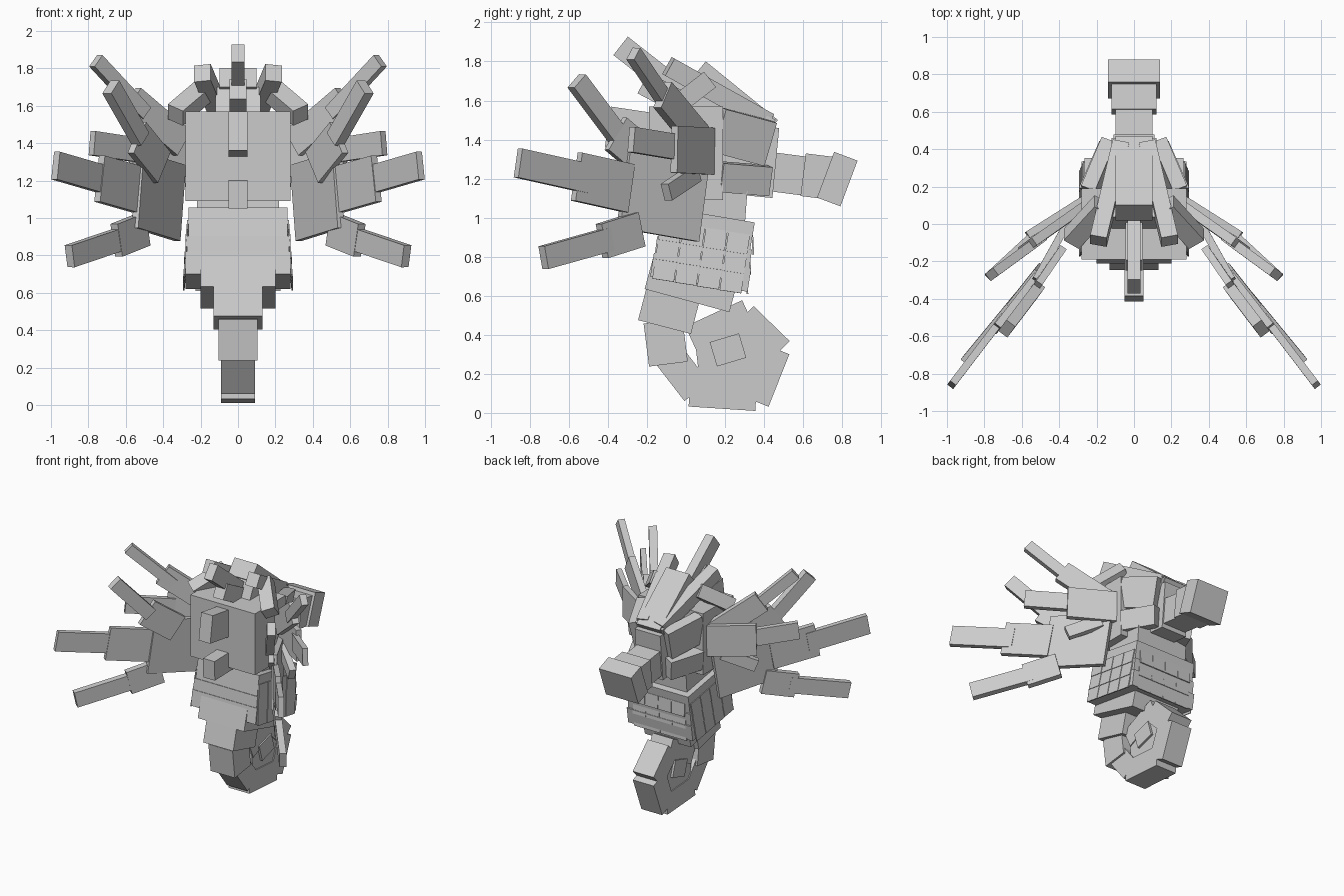
import bpy
import bmesh
from mathutils import Vector, Matrix

cube = bpy.data.objects.get("Cube")
if cube:
    bpy.data.objects.remove(cube, do_unlink=True)

grey = bpy.data.materials.new("plain_grey")
grey.use_nodes = True
grey.diffuse_color = (0.6, 0.6, 0.6, 1)
grey.node_tree.nodes["Principled BSDF"].inputs["Base Color"].default_value = grey.diffuse_color


def beam(name, a, b, side_size, depth, side=(1, 0, 0)):
    """Box running from a to b; side_size is measured along side, depth across it."""
    a, b = Vector(a), Vector(b)
    axis = (b - a).normalized()
    side = Vector(side)
    side = (side - axis * side.dot(axis)).normalized()
    up = axis.cross(side)
    frame = Matrix((side, axis, up)).transposed().to_4x4()
    bm = bmesh.new()
    bmesh.ops.create_cube(bm, size=1)
    bmesh.ops.scale(bm, vec=(side_size, (b - a).length, depth), verts=bm.verts)
    bmesh.ops.transform(bm, matrix=Matrix.Translation((a + b) / 2) @ frame, verts=bm.verts)
    mesh = bpy.data.meshes.new(name)
    bm.to_mesh(mesh)
    bm.free()
    mesh.materials.append(grey)
    obj = bpy.data.objects.new(name, mesh)
    bpy.context.collection.objects.link(obj)
    return obj


def centre(name, a, b, width, depth):
    beam(name, (0, *a), (0, *b), width, depth)


def pair(name, a, b, side_size, depth, side=(1, 0, 0)):
    for label, s in (("left", 1), ("right", -1)):
        flip = lambda p: (p[0] * s, p[1], p[2])
        beam(label + "_" + name, flip(a), flip(b), side_size, depth, flip(side))


# Head, muzzle and snout
centre("head", (-.19, 1.33), (.19, 1.33), .56, .48)
centre("muzzle_base", (.15, 1.31), (.46, 1.28), .22, .36)
centre("snout", (.4, 1.24), (.63, 1.21), .2, .2)
centre("snout_ring", (.6, 1.22), (.76, 1.2), .24, .22)
centre("snout_tip", (.715, 1.22), (.835, 1.175), .28, .25)
CHEEK = (.9, .35, -.15)
pair("upper_cheek", (.24, .16, 1.45), (.13, .42, 1.38), .08, .23, CHEEK)
pair("lower_cheek", (.25, .17, 1.21), (.14, .42, 1.19), .08, .15, CHEEK)

# Crest and spines
centre("crest_base", (.42, 1.42), (.0, 1.62), .24, .18)
centre("crest_plate", (.43, 1.45), (.06, 1.75), .2, .13)
pair("crest_board", (.07, .42, 1.49), (.19, -.09, 1.775), .09, .1)
pair("crest_side_spike", (.17, .1, 1.69), (.335, -.08, 1.55), .1, .1)
centre("crest_spike", (.15, 1.5), (-.335, 1.88), .07, .12)
centre("crest_spike_base", (.1, 1.52), (-.22, 1.69), .09, .12)
centre("upper_spine", (-.1, 1.42), (-.4, 1.465), .1, .21)
centre("lower_spine", (-.1, 1.13), (-.36, 1.125), .1, .15)

# Ear fins
EAR = (.6, .8, 0)
pair("ear_base", (.27, .13, 1.34), (.57, -.06, 1.35), .04, .24, EAR)
pair("ear_blade", (.52, -.04, 1.36), (.78, -.28, 1.4), .04, .13, (.7, .7, 0))
pair("ear_lower_spike", (.35, .05, 1.23), (.54, -.1, 1.13), .05, .09, EAR)
pair("ear_upper_base", (.3, .07, 1.4), (.57, -.12, 1.63), .05, .16, EAR)
pair("ear_upper_blade", (.5, -.08, 1.56), (.76, -.27, 1.84), .05, .08, EAR)

# Wing fans
FAN = (.81, .59, 0)
pair("wing_panel", (.31, .085, 1.08), (.536, -.32, 1.15), .04, .41, (.87, .49, 0))
pair("wing_high_base", (.41, -.17, 1.27), (.54, -.36, 1.43), .04, .2, FAN)
pair("wing_high_blade", (.52, -.35, 1.42), (.68, -.56, 1.7), .06, .1, FAN)
pair("wing_middle_base", (.53, -.29, 1.15), (.74, -.56, 1.21), .04, .25, FAN)
pair("wing_middle_blade", (.7, -.5, 1.2), (.975, -.86, 1.28), .04, .15, FAN)
pair("wing_low_base", (.5, -.24, .94), (.65, -.43, .88), .05, .18, FAN)
pair("wing_low_blade", (.62, -.39, .89), (.9, -.73, .795), .05, .12, FAN)

# Body rings
centre("neck", (.155, 1.15), (.14, .95), .44, .32)
centre("chest", (.118, 1.015), (.09, .85), .53, .475)
centre("waist", (.095, .87), (.08, .76), .545, .49)
centre("belly", (.085, .78), (.066, .66), .56, .505)
centre("hip", (.05, .74), (.005, .575), .4, .45)
centre("tail_root", (-.05, .67), (-.11, .44), .26, .28)
centre("tail_bend", (-.118, .47), (-.09, .25), .21, .2)

# Thin scales hanging on the sides and the underside of the body rings
for row, (y, z) in enumerate(((.1, .9), (.085, .8), (.07, .7))):
    for k in range(4):
        offset = (k - 1.5) * .115
        top = (.268 + row * .006, y + offset, z + .05 - offset * .17)
        pair(f"side_scale_{row}_{k}", top, (top[0] + .01, top[1] - .015, top[2] - .1), .008, .112)
        low = z - .04
        beam(f"front_scale_{row}_{k}", (offset, y + .24, low + .05), (offset, y + .245, low - .05),
             .112, .008)

# Curled tail, drawn as a chain of beams around a flat core
curl = [(-.1, .31), (.055, .11), (.36, .09), (.455, .33), (.29, .49), (.03, .37)]
for i, (p, q) in enumerate(zip(curl, curl[1:])):
    p, q = Vector(p), Vector(q)
    if i:
        p = p - (q - p) * .12
    centre(f"curl_segment_{i + 1}", p, q, .18, .16)
centre("curl_core", (.06, .25), (.4, .29), .165, .34)
centre("curl_hub", (.14, .3), (.29, .345), .2, .13)
